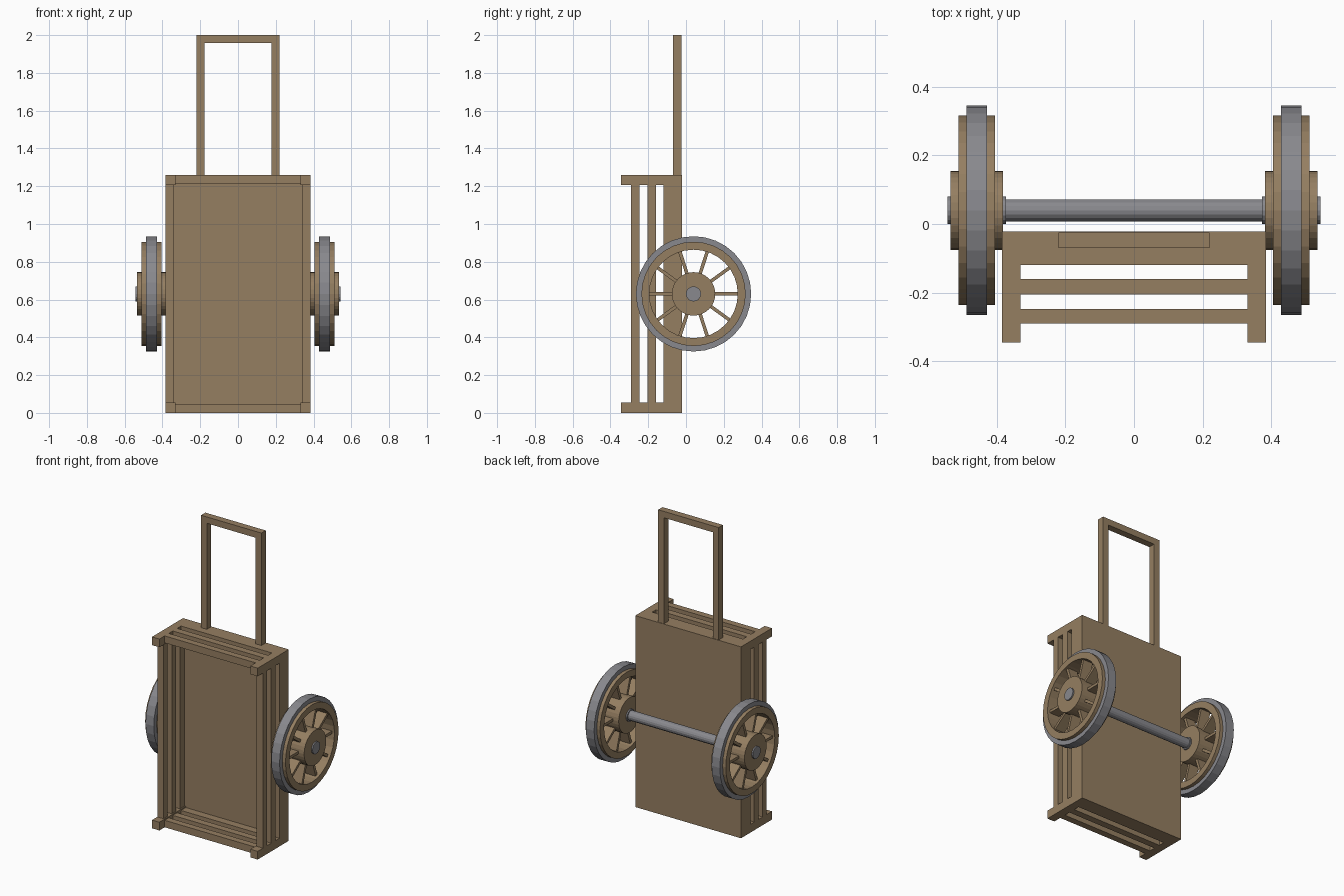
import bpy, bmesh
from math import cos, sin, pi
from mathutils import Matrix, Vector

if "Cube" in bpy.data.objects:
    bpy.data.objects.remove(bpy.data.objects["Cube"])

def material(name, color):
    m = bpy.data.materials.new(name)
    m.diffuse_color = color
    m.use_nodes = True
    m.node_tree.nodes["Principled BSDF"].inputs["Base Color"].default_value = m.diffuse_color
    return m

WOOD = material("wood", (0.30, 0.21, 0.12, 1))
IRON = material("iron", (0.25, 0.25, 0.27, 1))
AXLE_Y, AXLE_Z, WHEEL_X = 0.04, 0.63, 0.458

def finish(name, bm, mat):
    bmesh.ops.recalc_face_normals(bm, faces=bm.faces)
    me = bpy.data.meshes.new(name)
    bm.to_mesh(me)
    bm.free()
    me.materials.append(mat)
    ob = bpy.data.objects.new(name, me)
    bpy.context.collection.objects.link(ob)
    return ob

def add_box(bm, lo, hi, rot=Matrix()):
    lo, hi = Vector(lo), Vector(hi)
    m = rot @ Matrix.Translation((lo + hi) / 2) @ Matrix.Diagonal((*(hi - lo), 1))
    bmesh.ops.create_cube(bm, size=1, matrix=m)

def boxes(name, spans):
    bm = bmesh.new()
    for lo, hi in spans:
        add_box(bm, lo, hi)
    return finish(name, bm, WOOD)

def lathe(name, profile, x, mat, n):
    """Spin a closed (x, radius) profile about the axle line."""
    bm = bmesh.new()
    rings = [[bm.verts.new((px, r * cos(2 * pi * i / n), r * sin(2 * pi * i / n)))
              for px, r in profile] for i in range(n)]
    k = len(profile)
    for i in range(n):
        a, b = rings[i], rings[(i + 1) % n]
        for j in range(k):
            bm.faces.new((a[j], a[(j + 1) % k], b[(j + 1) % k], b[j]))
    ob = finish(name, bm, mat)
    ob.location = (x, AXLE_Y, AXLE_Z)
    return ob

def ring(name, x, half, r_out, r_in, mat, n=24):
    return lathe(name, [(-half, r_in), (half, r_in), (half, r_out), (-half, r_out)], x, mat, n)

def rod(name, x, half, r, mat, n=16):
    bm = bmesh.new()
    bmesh.ops.create_cone(bm, cap_ends=True, segments=n, radius1=r, radius2=r,
                          depth=2 * half, matrix=Matrix.Rotation(pi / 2, 4, 'Y'))
    ob = finish(name, bm, mat)
    ob.location = (x, AXLE_Y, AXLE_Z)
    return ob

# Cart bed
W, H, T = 0.385, 1.26, 0.046
boxes("bed_panel", [((-W, -0.07, 0), (W, -0.022, H))])

# Slatted walls: three frames stacked in front of the bed
for i, (y0, y1) in enumerate([(-0.12, -0.07), (-0.205, -0.16), (-0.29, -0.247)]):
    boxes(f"slat_frame_{i + 1}", [
        ((-W, y0, 0), (W, y1, T)), ((-W, y0, H - T), (W, y1, H)),
        ((-W, y0, T), (-W + T, y1, H - T)), ((W - T, y0, T), (W, y1, H - T))])

# Corner posts
P = 0.054
boxes("corner_posts", [((x, -0.345, z), (x + P, -0.07, z + P))
                       for x in (-W, W - P) for z in (0, H - P)])

# Pull handle
boxes("handle", [((-0.22, -0.07, H), (-0.178, -0.025, 1.958)),
                 ((0.178, -0.07, H), (0.22, -0.025, 1.958)),
                 ((-0.22, -0.07, 1.958), (0.22, -0.025, 2.0))])

# Axle
rod("axle", 0, 0.39, 0.032, IRON)

# Wheels
for side, s in (("left", -1), ("right", 1)):
    x = s * WHEEL_X
    ring(f"{side}_tire", x, 0.03, 0.305, 0.274, IRON, 32)
    ring(f"{side}_rim", x, 0.053, 0.276, 0.234, WOOD, 32)
    rod(f"{side}_hub", x, 0.076, 0.115, WOOD, 32)
    rod(f"{side}_axle_end", x, 0.085, 0.04, IRON)
    bm = bmesh.new()
    for i in range(10):
        add_box(bm, (-0.035, 0.1, -0.009), (0.035, 0.245, 0.009),
                Matrix.Rotation(2 * pi * i / 10, 4, 'X'))
    finish(f"{side}_spokes", bm, WOOD).location = (x, AXLE_Y, AXLE_Z)
